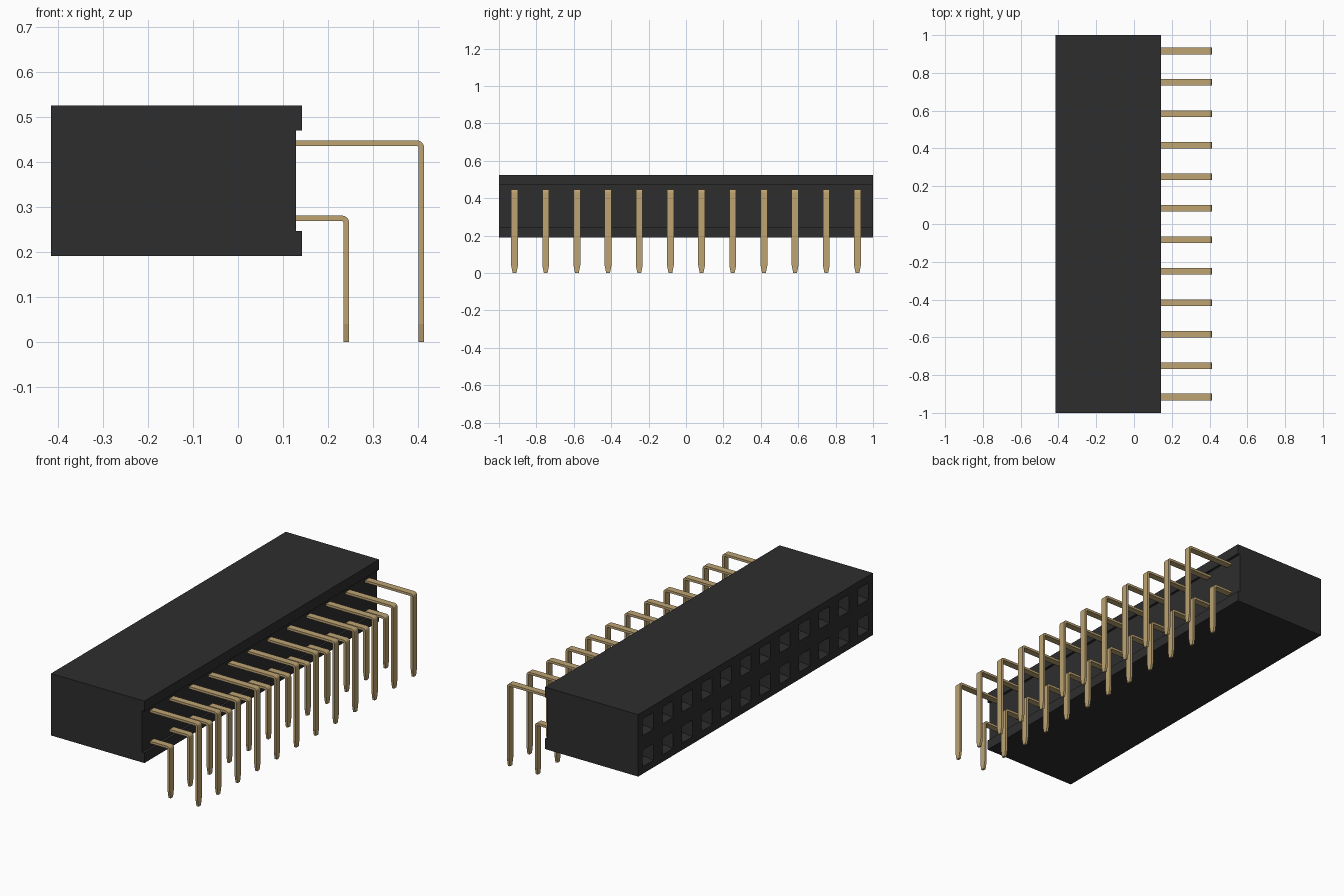
import bpy
import bmesh
import math

if "Cube" in bpy.data.objects:
    bpy.data.objects.remove(bpy.data.objects["Cube"], do_unlink=True)


def material(name, rgb):
    m = bpy.data.materials.new(name)
    m.use_nodes = True
    m.diffuse_color = (*rgb, 1)
    bsdf = m.node_tree.nodes["Principled BSDF"]
    bsdf.inputs["Base Color"].default_value = (*rgb, 1)
    bsdf.inputs["Roughness"].default_value = 0.5
    return m


BLACK = material("black plastic", (0.027, 0.027, 0.027))
GOLD = material("gold metal", (0.51, 0.37, 0.17))

COUNT, PITCH = 12, 1 / 6
BACK, FRONT, NOTCH = -0.415, 0.142, 0.129
BOTTOM, TOP = 0.191, 0.525
ROW_H = (TOP - BOTTOM) / 2
ROWS = {"lower": BOTTOM + ROW_H / 2, "upper": TOP - ROW_H / 2}
PIN_T, PIN_W = 0.0125, 0.018          # thickness, half width
YS = [(i - (COUNT - 1) / 2) * PITCH for i in range(COUNT)]


def to_mesh(bm, name, mat):
    bmesh.ops.remove_doubles(bm, verts=bm.verts, dist=1e-5)
    bmesh.ops.recalc_face_normals(bm, faces=bm.faces)
    mesh = bpy.data.meshes.new(name)
    bm.to_mesh(mesh)
    bm.free()
    mesh.materials.append(mat)
    return mesh


def place(name, mesh, y=0.0, z=0.0):
    ob = bpy.data.objects.new(name, mesh)
    ob.location = (0, y, z)
    bpy.context.collection.objects.link(ob)


def loft(bm, rings, cap_start=False, cap_end=False):
    """Join rings of points with quads."""
    vs = [[bm.verts.new(p) for p in r] for r in rings]
    for a, b in zip(vs, vs[1:]):
        for i in range(len(a)):
            j = (i + 1) % len(a)
            bm.faces.new((a[i], a[j], b[j], b[i]))
    if cap_start:
        bm.faces.new(vs[0])
    if cap_end:
        bm.faces.new(vs[-1])


def strip_mesh(name, sections):
    """Flat strip through (outer xz, inner xz, half width) sections."""
    bm = bmesh.new()
    rings = [[(o[0], -w, o[1]), (o[0], w, o[1]), (n[0], w, n[1]), (n[0], -w, n[1])]
             for o, n, w in sections]
    loft(bm, rings, True, True)
    return to_mesh(bm, name, GOLD)


# Housing: notched profile along y, socket openings on the -x face
bm = bmesh.new()
profile = [(BACK, BOTTOM), (FRONT, BOTTOM), (FRONT, 0.246), (NOTCH, 0.246),
           (NOTCH, 0.470), (FRONT, 0.470), (FRONT, TOP), (BACK, TOP)]
ends = [[bm.verts.new((x, y, z)) for x, z in profile] for y in (-1, 1)]
for ring in ends:
    bm.faces.new(ring)
for i in range(len(profile) - 1):
    bm.faces.new((ends[0][i], ends[0][i + 1], ends[1][i + 1], ends[1][i]))


def rect(x, y, z, hy, hz):
    return [(x, y - hy, z - hz), (x, y + hy, z - hz),
            (x, y + hy, z + hz), (x, y - hy, z + hz)]


for y in YS:
    for z in ROWS.values():
        loft(bm, [rect(BACK, y, z, PITCH / 2, ROW_H / 2),
                  rect(BACK, y, z, 0.045, 0.045),
                  rect(BACK + 0.03, y, z, 0.029, 0.029),
                  rect(0.06, y, z, 0.029, 0.029)], cap_end=True)
place("housing", to_mesh(bm, "housing", BLACK))


# Bent pins: horizontal run, rounded elbow, vertical leg with tapered tip
def pin_mesh(name, z_mid, x_out):
    r, t, top = 0.016, PIN_T, z_mid + PIN_T / 2
    cx, cz = x_out - r, top - r
    sections = [((0.05, top), (0.05, top - t), PIN_W)]
    for k in range(5):
        a = math.pi / 2 * (1 - k / 4)
        c, s = math.cos(a), math.sin(a)
        sections.append(((cx + r * c, cz + r * s),
                         (cx + (r - t) * c, cz + (r - t) * s), PIN_W))
    for z, w in ((0.04, PIN_W), (0.0, 0.010)):
        sections.append(((x_out, z), (x_out - t, z), w))
    return strip_mesh(name, sections)


# Spring contact leaves inside each socket, pinched near the mouth
def leaf_mesh(name, side):
    path = [(-0.375, 0.022), (-0.30, 0.010), (-0.20, 0.020), (0.058, 0.020)]
    return strip_mesh(name, [((x, side * (h + 0.006)), (x, side * h), PIN_W)
                             for x, h in path])


leaves = {"top": leaf_mesh("contact_top", 1), "bottom": leaf_mesh("contact_bottom", -1)}
for row, x_out in (("lower", 0.247), ("upper", 0.4135)):
    pin = pin_mesh(row + "_pin", ROWS[row], x_out)
    for i, y in enumerate(YS, 1):
        place(f"{row}_pin_{i}", pin, y)
        for side, leaf in leaves.items():
            place(f"{row}_contact_{side}_{i}", leaf, y, ROWS[row])
